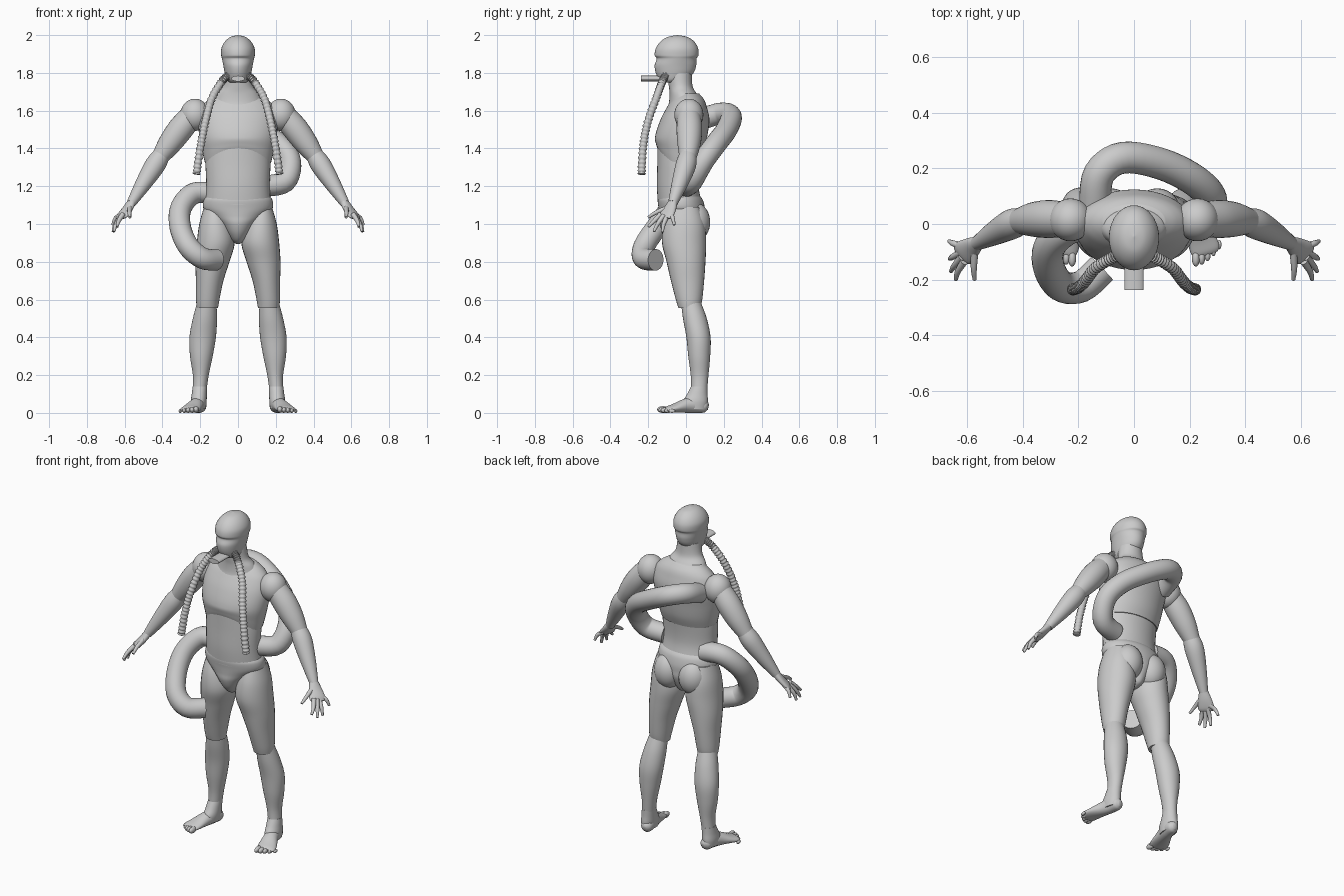
import bpy, bmesh, math
from mathutils import Vector

cube = bpy.data.objects.get("Cube")
if cube:
    bpy.data.objects.remove(cube, do_unlink=True)

grey = bpy.data.materials.new("plain_grey")
grey.use_nodes = True
grey.diffuse_color = (0.6, 0.6, 0.6, 1)
grey.node_tree.nodes["Principled BSDF"].inputs["Base Color"].default_value = (0.6, 0.6, 0.6, 1)


def finish(name, bm):
    """Turn a bmesh into a smooth shaded, coloured object."""
    bmesh.ops.recalc_face_normals(bm, faces=bm.faces)
    mesh = bpy.data.meshes.new(name)
    bm.to_mesh(mesh)
    bm.free()
    obj = bpy.data.objects.new(name, mesh)
    mesh.materials.append(grey)
    bpy.context.collection.objects.link(obj)
    bpy.ops.object.select_all(action='DESELECT')
    obj.select_set(True)
    bpy.context.view_layer.objects.active = obj
    bpy.ops.object.shade_smooth_by_angle(angle=math.radians(50))
    return obj


def interpolate(rows, steps):
    """Smooth curve through all rows of numbers."""
    padded = [rows[0]] + list(rows) + [rows[-1]]
    result = []
    for a, b, c, d in zip(padded, padded[1:], padded[2:], padded[3:]):
        for k in range(steps):
            t = k / steps
            result.append([q + t * (r - p) / 2
                           + t * t * (2 * p - 5 * q + 4 * r - s) / 2
                           + t * t * t * (3 * q - p - 3 * r + s) / 2
                           for p, q, r, s in zip(a, b, c, d)])
    result.append(list(rows[-1]))
    return result


def loft(name, rows, upright=False, steps=6, sides=28, ribbed=False, up=(0, 0, 1)):
    """Skin ellipses given as x, y, z, half width, half depth along a path."""
    rows = interpolate(rows, steps)
    centres = [Vector(row[:3]) for row in rows]
    normal = Vector(up)
    bm = bmesh.new()
    rings = []
    for i, row in enumerate(rows):
        if upright:
            side, normal = Vector((1, 0, 0)), Vector((0, 1, 0))
        else:
            tangent = (centres[min(i + 1, len(rows) - 1)] - centres[max(i - 1, 0)]).normalized()
            side = normal.cross(tangent).normalized()
            normal = tangent.cross(side).normalized()
        width, depth = max(row[3], .001), max(row[-1], .001)
        if ribbed and i // 2 % 2:
            width, depth = width * .8, depth * .8
        ring = []
        for k in range(sides):
            angle = math.tau * k / sides
            ring.append(bm.verts.new(centres[i] + side * width * math.cos(angle)
                                     + normal * depth * math.sin(angle)))
        rings.append(ring)
    for lower, upper in zip(rings, rings[1:]):
        for k in range(sides):
            j = (k + 1) % sides
            bm.faces.new((lower[k], lower[j], upper[j], upper[k]))
    bm.faces.new(rings[0][::-1])
    bm.faces.new(rings[-1])
    return finish(name, bm)


def blob(name, centre, radii):
    bm = bmesh.new()
    bmesh.ops.create_uvsphere(bm, u_segments=28, v_segments=18, radius=1)
    for v in bm.verts:
        v.co = Vector(c + r * p for c, r, p in zip(centre, radii, v.co))
    return finish(name, bm)


def both_sides(make, name, rows, *args, **options):
    """Make the left part, then its mirror on the right."""
    for label, sign in (("left", 1), ("right", -1)):
        if make is blob:
            placed = (sign * rows[0], *rows[1:])
        else:
            placed = [(sign * row[0], *row[1:]) for row in rows]
        make(label + "_" + name, placed, *args, **options)


def central(name, profile):
    """Upright part on the middle line: z, y, half width, half depth."""
    return loft(name, [(0, y, z, w, d) for z, y, w, d in profile], upright=True, sides=40)


# Head, neck and trunk
central("head", [(1.75, -.08, .045, .045), (1.765, -.07, .06, .072), (1.8, -.06, .07, .1),
                 (1.84, -.056, .078, .11), (1.875, -.05, .085, .105), (1.893, -.05, .089, .116),
                 (1.93, -.048, .088, .112), (1.965, -.046, .07, .09), (1.99, -.045, .04, .053),
                 (2, -.045, 0, 0)])
central("neck", [(1.61, 0, .15, .1), (1.645, 0, .135, .09), (1.69, -.015, .11, .072),
                 (1.73, -.028, .08, .063), (1.8, -.035, .068, .065)])
chest = central("chest", [(1.32, -.035, .175, .112), (1.38, -.03, .188, .128), (1.46, -.026, .204, .138),
                          (1.55, -.006, .21, .13), (1.62, .005, .19, .105), (1.66, .01, .155, .085),
                          (1.69, .01, .11, .06)])
# Arched lower edge of the ribcage
for v in chest.data.vertices:
    if v.co.z < 1.46 and v.co.y < 0:
        v.co.z += .07 * max(0, 1 - (v.co.x / .18) ** 2) * (1.46 - v.co.z) / .14
central("abdomen", [(1.44, -.03, .17, .122), (1.32, -.04, .172, .112), (1.2, -.044, .168, .11),
                    (1.1, -.03, .176, .118)])
central("pelvis", [(1.15, -.035, .165, .108), (1.125, -.03, .183, .12), (1.08, -.022, .182, .123),
                   (1.04, -.02, .145, .122), (1, -.02, .1, .12), (.95, -.02, .065, .1),
                   (.91, -.015, .035, .07), (.895, -.01, .01, .03)])
both_sides(blob, "buttock", (.083, .045, 1.01), (.085, .083, .105))

# Legs
both_sides(loft, "thigh", [(.125, -.01, 1.09, .055, .08), (.12, -.01, 1, .085, .11),
                           (.118, -.01, .9, .1, .117), (.135, 0, .8, .09, .103),
                           (.15, .008, .7, .073, .088), (.16, .016, .6, .062, .07),
                           (.162, .018, .555, .056, .058)], upright=True)
both_sides(loft, "lower_leg", [(.165, .025, .59, .05, .052), (.175, .047, .5, .064, .063),
                               (.187, .066, .4, .07, .064), (.194, .07, .3, .06, .058),
                               (.197, .072, .2, .042, .047), (.202, .07, .13, .037, .043)],
           upright=True)
both_sides(loft, "ankle", [(.202, .07, .14, .038, .044), (.205, .06, .1, .04, .054),
                           (.208, .05, .06, .042, .066), (.208, .05, .02, .038, .06)], upright=True)
both_sides(loft, "foot", [(.198, .118, .03, .012, .015), (.2, .1, .034, .032, .033),
                          (.208, .05, .042, .038, .042), (.222, 0, .038, .042, .038),
                          (.244, -.06, .025, .052, .024), (.257, -.095, .018, .052, .017),
                          (.262, -.11, .015, .04, .01)])
for i in range(5):
    size = .018 - .002 * i
    both_sides(blob, "toe_%d" % (i + 1), (.222 + .021 * i, -.122 + .003 * i * i, size),
               (size * .8, size * 1.7, size))

# Arms
both_sides(blob, "shoulder", (.228, .015, 1.578), (.077, .077, .085))
both_sides(loft, "upper_arm", [(.235, .015, 1.585, .06), (.3, .018, 1.508, .068),
                               (.36, .016, 1.428, .062), (.415, .01, 1.35, .045)])
both_sides(loft, "forearm", [(.395, .012, 1.38, .042), (.437, 0, 1.315, .054),
                             (.5, -.033, 1.215, .043), (.565, -.07, 1.11, .025)])
both_sides(loft, "palm", [(.56, -.067, 1.12, .024, .022), (.585, -.085, 1.08, .038, .02),
                          (.612, -.105, 1.045, .046, .016), (.625, -.115, 1.03, .035, .008)])
fingers = {"thumb": ((.572, -.1, 1.085), (.575, -.16, 1.06), (.572, -.2, 1.035)),
           "index_finger": ((.61, -.135, 1.05), (.632, -.17, 1.015), (.64, -.2, .985)),
           "middle_finger": ((.618, -.118, 1.045), (.645, -.15, 1), (.657, -.17, .96)),
           "ring_finger": ((.62, -.1, 1.04), (.65, -.118, 1), (.662, -.125, .957)),
           "little_finger": ((.615, -.08, 1.05), (.648, -.07, 1.03), (.664, -.062, .995))}
for name, joints in fingers.items():
    both_sides(loft, name, [(*p, r) for p, r in zip(joints, (.014, .011, .007))],
               sides=12, up=(0, 1, 0))

# Mouthpiece and ribbed breathing hoses
loft("mouthpiece", [(0, -.13, 1.77, .035, .015), (0, -.237, 1.77, .035, .015)])
both_sides(loft, "breathing_hose",
           [(.045, -.105, 1.79, .022), (.085, -.125, 1.755, .022), (.14, -.16, 1.66, .022),
            (.175, -.205, 1.53, .022), (.2, -.228, 1.4, .022), (.22, -.235, 1.262, .022)],
           steps=26, sides=14, ribbed=True)


# Thick plain hoses
def thick_hose(name, points):
    loft(name, [(*p, .057) for p in points], steps=5, sides=24, up=(0, .6, .8))


thick_hose("hip_hose", [(-.12, 0, 1.16), (-.23, -.015, 1.163), (-.3, -.075, 1.09),
                        (-.307, -.15, .99), (-.265, -.22, .885), (-.19, -.225, .82),
                        (-.115, -.16, .81)])
thick_hose("back_hose", [(-.14, .07, 1.55), (-.125, .18, 1.585), (-.04, .238, 1.57),
                         (.1, .215, 1.5), (.22, .155, 1.42), (.277, .09, 1.33),
                         (.25, .03, 1.225), (.14, 0, 1.2)])
